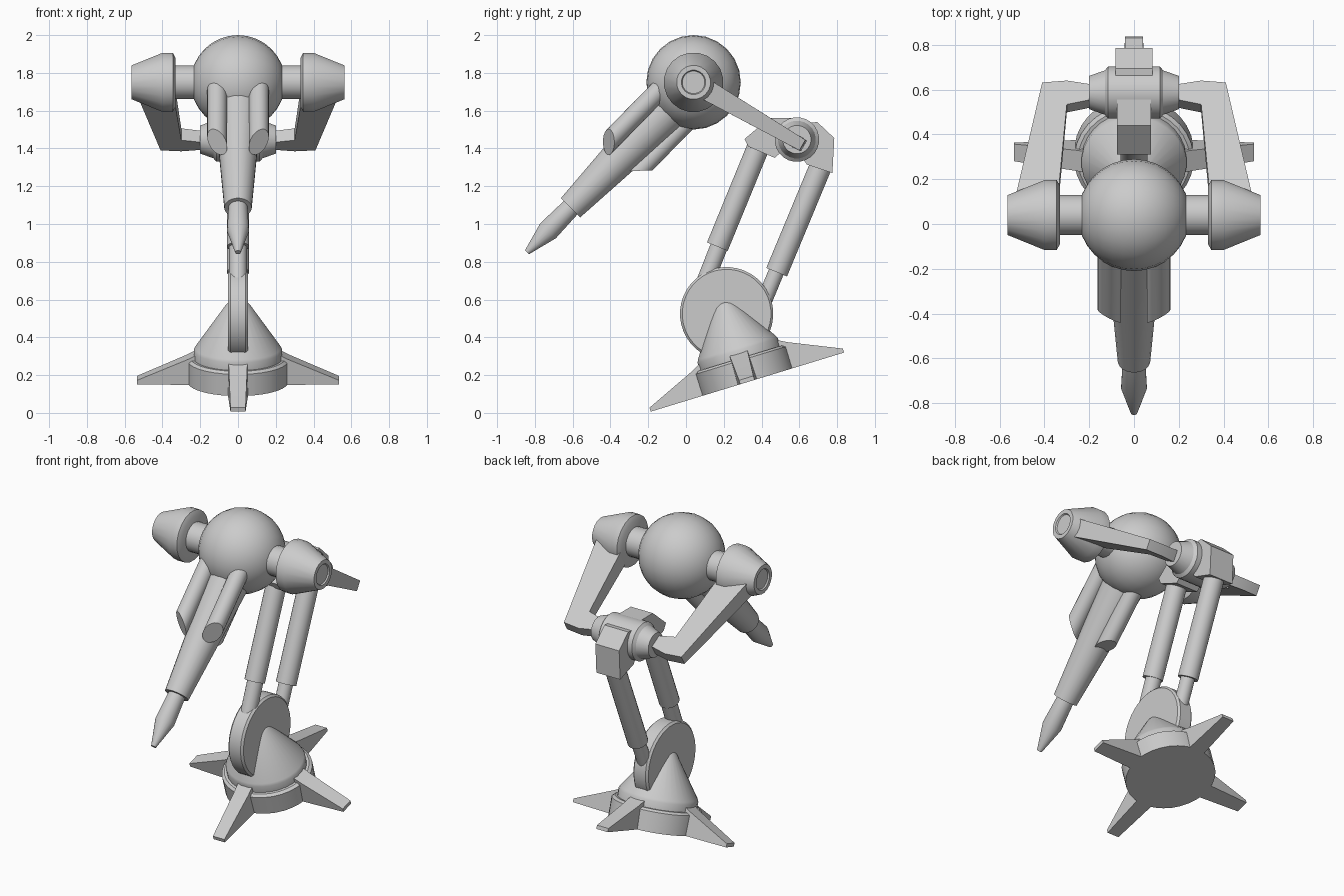
import bpy, bmesh, math
from mathutils import Vector, Matrix

cube = bpy.data.objects.get("Cube")
if cube:
    bpy.data.objects.remove(cube, do_unlink=True)
parts = []


def finish(name, bm, mirror=False):
    bmesh.ops.recalc_face_normals(bm, faces=bm.faces)
    mesh = bpy.data.meshes.new(name)
    bm.to_mesh(mesh)
    bm.free()
    obj = bpy.data.objects.new(name, mesh)
    bpy.context.collection.objects.link(obj)
    if mirror:
        obj.modifiers.new("Mirror", 'MIRROR')
    parts.append(obj)
    return obj


def frame(origin, axis):
    return Matrix.Translation(origin) @ Vector(axis).to_track_quat('Z', 'X').to_matrix().to_4x4()


def lathe(name, profile, origin, axis, sides=32, mirror=False, squash=1.0):
    """Spin (radius, height) pairs round an axis."""
    bm = bmesh.new()
    rings = []
    for r, h in profile:
        turn = [2 * math.pi * (i + 0.5) / sides for i in range(sides)]
        rings.append([bm.verts.new((r * math.cos(a), squash * r * math.sin(a), h)) for a in turn])
    for low, high in zip(rings, rings[1:]):
        for i in range(sides):
            j = (i + 1) % sides
            bm.faces.new((low[i], low[j], high[j], high[i]))
    bm.faces.new(rings[0])
    bm.faces.new(rings[-1])
    bm.transform(frame(origin, axis) if isinstance(axis, tuple) else axis)
    return finish(name, bm, mirror)


def rod(name, start, end, radius):
    start, end = Vector(start), Vector(end)
    length = (end - start).length
    return lathe(name, [(radius, 0), (radius, length)], start, tuple(end - start), 20)


def loft(name, a, b, mirror=False, matrix=None):
    """Join two matching outlines into a solid."""
    bm = bmesh.new()
    va, vb = [bm.verts.new(p) for p in a], [bm.verts.new(p) for p in b]
    bm.faces.new(va)
    bm.faces.new(vb)
    for i in range(len(va)):
        j = (i + 1) % len(va)
        bm.faces.new((va[i], va[j], vb[j], vb[i]))
    if matrix:
        bm.transform(matrix)
    return finish(name, bm, mirror)


def prism(name, outline, half):
    return loft(name, [(-half, y, z) for y, z in outline], [(half, y, z) for y, z in outline])


X = (1, 0, 0)
head = Vector((0, 0.04, 1.75))
elbow = Vector((0, 0.587, 1.447))

# Head ball, shoulder axle and shoulder pods
bm = bmesh.new()
bmesh.ops.create_uvsphere(bm, u_segments=24, v_segments=16, radius=0.25)
bm.transform(frame(head, X))
finish("head_ball", bm)
lathe("shoulder_axle", [(0.09, -0.35), (0.09, 0.35)], head, X, 20)
lathe("shoulder_pod", [(0.13, 0.33), (0.158, 0.345), (0.158, 0.4), (0.09, 0.565),
                       (0.065, 0.565), (0.06, 0.557)], head, X, 20, mirror=True)

# Barrel and nozzle
aim = (head.x, -0.70, -0.714)
lathe("barrel", [(0.13, 0.1), (0.1, 0.55), (0.073, 0.93)], head, aim, 20)
lathe("nozzle", [(0.05, 0.9), (0.058, 1.1), (0.015, 1.26)], head, aim, 20)


# Side tubes with slanted ends
def tube(name, x, lift, mirror):
    up = Vector((0, -0.714, 0.70))
    out = (Vector((x, 0, 0)) + up * lift).normalized()
    bm = bmesh.new()
    bmesh.ops.create_cone(bm, cap_ends=True, segments=20, radius1=0.053, radius2=0.053, depth=0.54)
    bm.transform(frame(head + Vector(aim) * 0.27, aim))
    for v in bm.verts:
        v.co += up * lift + Vector((x, 0, 0))
        side = (v.co - head).dot(out) - math.hypot(x, lift)
        if (v.co - head).dot(Vector(aim)) > 0.3:
            v.co -= Vector(aim) * side
    finish(name, bm, mirror)


tube("upper_tube", 0.11, 0.1, True)
tube("lower_tube", 0, -0.118, False)

# Cranked arms from the pods to the elbow
outline = [(0.34, 0.06, 0.055), (0.53, 0.06, 0.055), (0.41, 0.665, 0.032), (0.3, 0.675, 0.032),
           (0.17, 0.65, 0.035), (0.17, 0.58, 0.035), (0.3, 0.55, 0.036)]
tilt = Matrix.Translation(head) @ Matrix.Rotation(math.radians(-30), 4, 'X')
loft("arm", [(x, u, -t) for x, u, t in outline], [(x, u, t) for x, u, t in outline], True, tilt)

# Elbow hub and strut sockets
half = [(0.118, 0.115), (0.1, 0.13), (0.075, 0.2)]
lathe("elbow_hub", [(r, -h) for r, h in reversed(half)] + half, elbow, X, 24)
prism("front_socket", [(0.56, 1.56), (0.44, 1.56), (0.31, 1.45), (0.33, 1.41), (0.47, 1.35), (0.58, 1.45)], 0.077)
prism("back_socket", [(0.6, 1.53), (0.695, 1.54), (0.785, 1.455), (0.775, 1.27), (0.64, 1.315), (0.57, 1.42)], 0.083)

# Telescopic struts
rod("front_strut_sleeve", (0, 0.4, 1.45), (0, 0.166, 0.88), 0.06)
rod("front_strut_piston", (0, 0.19, 0.92), (0, 0.08, 0.64), 0.047)
rod("back_strut_sleeve", (0, 0.715, 1.31), (0, 0.48, 0.745), 0.06)
rod("back_strut_piston", (0, 0.5, 0.8), (0, 0.38, 0.51), 0.042)

# Ankle disc
lathe("ankle_disc", [(0.235, -0.052), (0.247, -0.04), (0.247, 0.04), (0.235, 0.052)],
      Vector((0, 0.215, 0.525)), X, 40)

# Tilted foot with its conical cover
base = Matrix.Translation((0, 0.325, 0.163)) @ Matrix.Rotation(math.radians(17), 4, 'X')
lathe("foot_base", [(0.267, 0), (0.267, 0.12), (0.25, 0.132)], None, base, 32, squash=0.95)
lathe("foot_cone", [(0.235, 0.12), (0.235, 0.175), (0.228, 0.19), (0.065, 0.425),
                    (0.045, 0.445), (0.02, 0.455)], None, base, 32, squash=0.95)

# Four wedge toes
for i, name in enumerate(("left_toe", "back_toe", "right_toe", "front_toe")):
    spin = base @ Matrix.Rotation(i * math.pi / 2, 4, 'Z')
    ends = []
    for s in (-1, 1):
        ends.append([(0.2, s * 0.055, 0), (0.535, s * 0.04, 0), (0.535, s * 0.04, 0.022),
                     (0.265, s * 0.048, 0.14), (0.2, s * 0.05, 0.175)])
    loft(name, ends[0], ends[1], matrix=spin)

# Smooth round parts, keep edges crisp
for obj in bpy.context.selected_objects:
    obj.select_set(False)
for obj in parts:
    obj.select_set(True)
bpy.context.view_layer.objects.active = parts[0]
bpy.ops.object.shade_smooth_by_angle(angle=math.radians(30))
